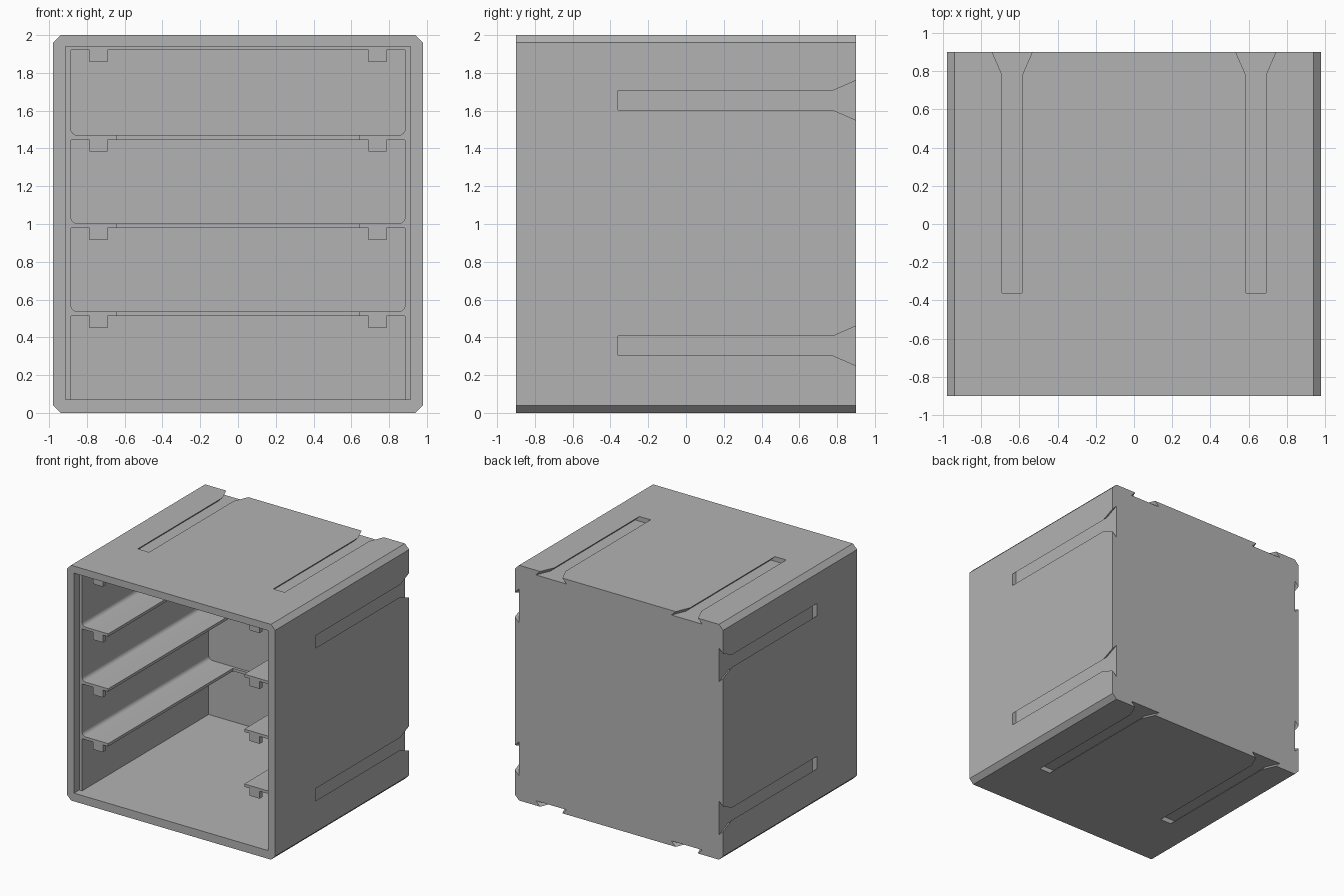
import bpy, bmesh, math

if "Cube" in bpy.data.objects:
    bpy.data.objects.remove(bpy.data.objects["Cube"], do_unlink=True)

GREY = (0.45, 0.45, 0.45, 1.0)
grey = bpy.data.materials.new("plain grey")
grey.use_nodes = True
grey.diffuse_color = GREY
for node in grey.node_tree.nodes:
    if node.type == "BSDF_PRINCIPLED":
        node.inputs["Base Color"].default_value = GREY


def loft(name, rings):
    """Closed solid through matching rings of points."""
    bm = bmesh.new()
    loops = [[bm.verts.new(p) for p in ring] for ring in rings]
    bm.faces.new(loops[0])
    bm.faces.new(loops[-1])
    n = len(loops[0])
    for a, b in zip(loops, loops[1:]):
        for i in range(n):
            j = (i + 1) % n
            bm.faces.new((a[i], a[j], b[j], b[i]))
    bmesh.ops.recalc_face_normals(bm, faces=bm.faces)
    mesh = bpy.data.meshes.new(name)
    bm.to_mesh(mesh)
    bm.free()
    mesh.materials.append(grey)
    obj = bpy.data.objects.new(name, mesh)
    bpy.context.collection.objects.link(obj)
    return obj


def prism(name, profile, y0, y1):
    """Extrude an x-z profile along y."""
    return loft(name, [[(x, y, z) for x, z in profile] for y in (y0, y1)])


def box(name, x0, x1, y0, y1, z0, z1):
    return prism(name, [(x0, z0), (x1, z0), (x1, z1), (x0, z1)], y0, y1)


# Main dimensions
W, H, D = 0.98, 2.0, 0.9
CH = 0.04                     # edge chamfer
IN_W, FLOOR, CEIL = 0.885, 0.07, 1.92
STEP, BACK = -0.83, 0.87      # front step and inner back wall

# Chamfered outer housing
body = prism("housing", [(-W + CH, 0), (W - CH, 0), (W, CH), (W, H - CH),
                         (W - CH, H), (-W + CH, H), (-W, H - CH), (-W, CH)], -D, D)

# Cavity with a slightly wider front rim
cutters = [box("rim_cutter", -0.912, 0.912, -1, STEP, FLOOR, 1.94),
           box("cavity_cutter", -IN_W, IN_W, -1.1, BACK, FLOOR, CEIL)]

# Dovetail grooves on all four sides, flaring towards the back
DEPTH, OVER = 0.04, 0.02
SECTIONS = [(-0.36, 0.0525), (0.78, 0.0525), (0.96, 0.131)]


def groove(place):
    rings = []
    for y, w in SECTIONS:
        shape = [(-w - DEPTH, -DEPTH), (w + DEPTH, -DEPTH), (w - OVER, OVER), (-w + OVER, OVER)]
        rings.append([place(u, y, d) for u, d in shape])
    cutters.append(loft("groove_cutter", rings))


for side in (-1, 1):
    cx, cz = 0.6375 * side, 1.005 + 0.65 * side
    groove(lambda u, y, d: (cx + u, y, H + d))
    groove(lambda u, y, d: (cx + u, y, -d))
    groove(lambda u, y, d: (W + d, y, cz + u))
    groove(lambda u, y, d: (-W - d, y, cz + u))

for cutter in cutters:
    cutter.hide_render = True
    mod = body.modifiers.new(cutter.name, "BOOLEAN")
    mod.operation, mod.solver, mod.object = "DIFFERENCE", "EXACT", cutter

# Bake the cuts and drop the cutters
graph = bpy.context.evaluated_depsgraph_get()
cut_mesh = bpy.data.meshes.new_from_object(body.evaluated_get(graph))
body.modifiers.clear()
body.data = cut_mesh
for cutter in cutters:
    bpy.data.objects.remove(cutter, do_unlink=True)

# Shelves: a side rail with a rounded wall joint on each side and a thin back strip
RAIL_IN, THICK, R = 0.64, 0.024, 0.035
rails = []
for level, top in enumerate((0.537, 1.003, 1.47), 1):
    for label, side in (("left", 1), ("right", -1)):
        arc = [(IN_W - R + R * math.sin(a), top + R - R * math.cos(a))
               for a in (math.pi / 2 * i / 8 for i in range(9))]
        outline = [(IN_W, top - THICK), (RAIL_IN, top - THICK), (RAIL_IN, top)] + arc
        rails.append(prism(f"{label}_rail_{level}", [(side * x, z) for x, z in outline], STEP, BACK))
    box(f"back_strip_{level}", -RAIL_IN, RAIL_IN, 0.847, BACK, top - THICK, top)

# Drawer stops under the ceiling and under each rail
for level, under in enumerate((0.513, 0.979, 1.446, CEIL), 1):
    for label, side in (("left", 1), ("right", -1)):
        x0, x1 = sorted((0.69 * side, 0.785 * side))
        box(f"{label}_stop_{level}", x0, x1, STEP, STEP + 0.04, under - 0.063, under)

# Smooth the rounded joints only
bpy.ops.object.select_all(action="DESELECT")
for rail in rails:
    rail.select_set(True)
bpy.context.view_layer.objects.active = rails[0]
bpy.ops.object.shade_smooth_by_angle(angle=math.radians(30))
